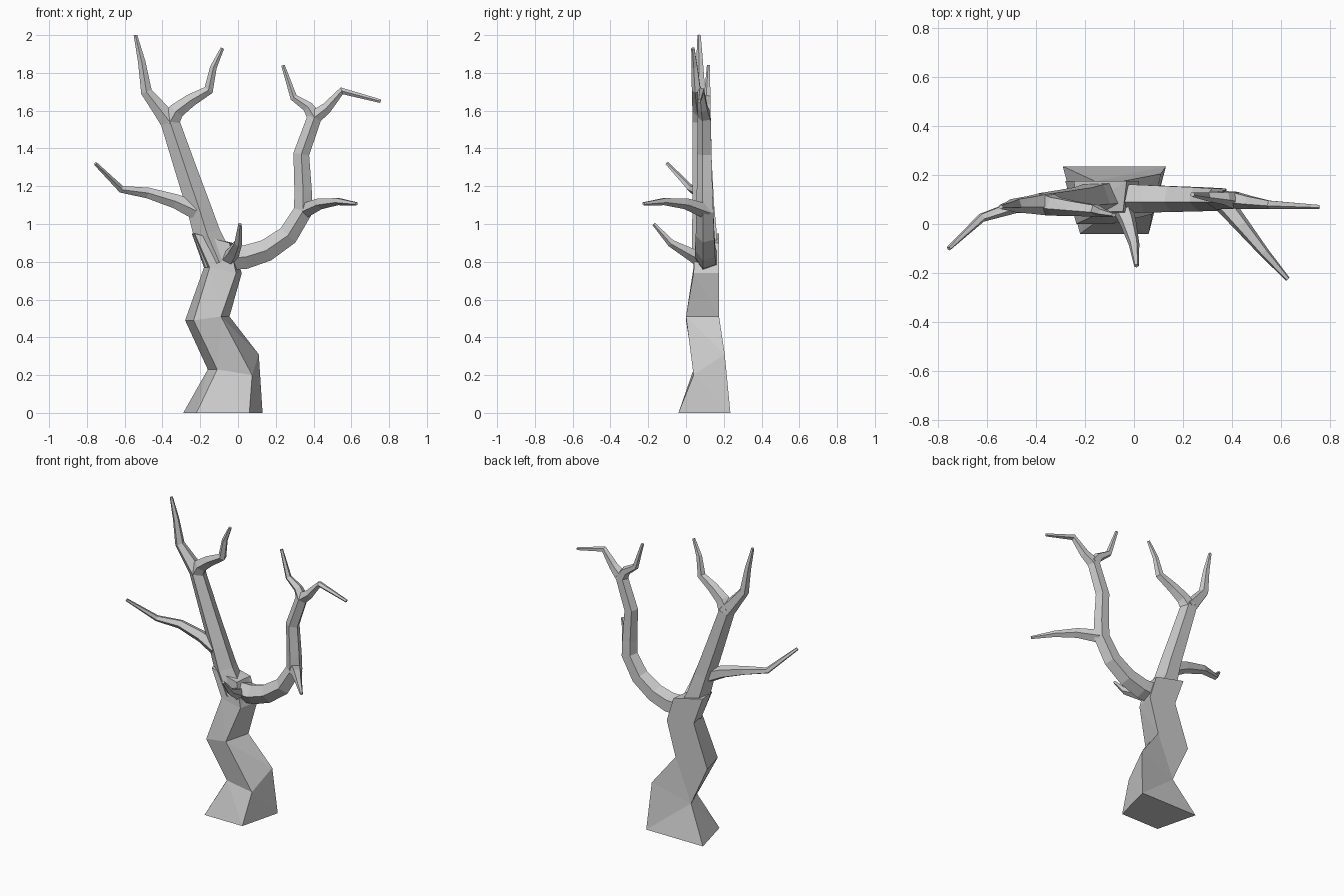
import bpy, bmesh
from math import cos, sin, pi
from mathutils import Vector

if "Cube" in bpy.data.objects:
    bpy.data.objects.remove(bpy.data.objects["Cube"])

TIP = .02


def loft(name, rings):
    """Skin equal-size vertex rings and cap both ends."""
    bm = bmesh.new()
    loops = [[bm.verts.new(p) for p in ring] for ring in rings]
    n = len(loops[0])
    for a, b in zip(loops, loops[1:]):
        for i in range(n):
            j = (i + 1) % n
            bm.faces.new((a[i], a[j], b[j], b[i]))
    bm.faces.new(loops[0][::-1])
    bm.faces.new(loops[-1])
    bmesh.ops.triangulate(bm, faces=bm.faces[:])
    bmesh.ops.recalc_face_normals(bm, faces=bm.faces[:])
    me = bpy.data.meshes.new(name)
    bm.to_mesh(me)
    bm.free()
    ob = bpy.data.objects.new(name, me)
    bpy.context.collection.objects.link(ob)
    return ob


limbs = []


def branch(name, path, y0, y1, w0, w1=TIP, bend=1, ref=(0, 1, 0), sides=5):
    """Five-sided limb along an (x, z) path; depth position and width run evenly."""
    last = len(path) - 1
    pts = [Vector((x, y0 + (y1 - y0) * (i / last) ** bend, z))
           for i, (x, z) in enumerate(path)]
    rings = []
    for i, p in enumerate(pts):
        ins = (p - pts[i - 1]).normalized() if i else Vector()
        out = (pts[i + 1] - p).normalized() if i < last else Vector()
        t = (ins + out).normalized()
        side = t.cross(Vector(ref)).normalized()
        up = side.cross(t)
        r = (w0 + (w1 - w0) * i / last) / 2
        angles = [2 * pi * k / sides - pi / 2 for k in range(sides)]
        rings.append([p + (side * cos(a) + up * sin(a) * .95) * r for a in angles])
    limbs.append(loft(name, rings))
    return path[-1], y1, w1


def twig(name, parent, path, y1):
    """Thin end growing from the end of a parent limb."""
    start, y0, w0 = parent
    branch(name, [start] + path, y0, y1, w0)


# Trunk: back edge x range, front inset, front y, left and right heights
rings = []
for xl, xr, inset, yf, zl, zr in [(-.29, .13, .07, -.04, 0, 0),
                                  (-.16, .11, .05, .04, .23, .26),
                                  (-.28, -.045, .045, 0, .49, .51),
                                  (-.18, .02, .03, .04, .77, .74),
                                  (-.245, -.03, .015, .05, .95, .9)]:
    yb = .175 if rings else .235
    rings.append([(xl, yb, zl), (xl + inset, yf, zl), (xr - inset, yf, zr), (xr, yb, zr)])
# The root flare rises higher at its back right corner
rings[1][3] = (.11, .205, .31)
rings[1][2] = (.075, .04, .2)
trunk = loft("tree_trunk", rings)

# Two main limbs
left = branch("left_limb", [(-.1, .8), (-.165, .95), (-.205, 1.08), (-.28, 1.3), (-.36, 1.54)],
              .11, .085, .165, .105)
right = branch("right_limb", [(-.08, .82), (.04, .825), (.15, .86), (.265, .94), (.345, 1.07),
                              (.345, 1.17), (.335, 1.37), (.405, 1.565)],
               .11, .1, .14, .08)

# Forked ends
twig("left_outer_twig", left, [(-.415, 1.61), (-.485, 1.7), (-.51, 1.86), (-.543, 2)], .07)
twig("left_inner_twig", left, [(-.325, 1.6), (-.25, 1.655), (-.155, 1.71),
                               (-.13, 1.83), (-.083, 1.93)], .037)
twig("right_inner_twig", right, [(.37, 1.62), (.295, 1.67), (.238, 1.84)], .12)
twig("right_outer_twig", right, [(.47, 1.615), (.55, 1.705), (.755, 1.65)], .07)

# Side branches
branch("left_side_branch", [(-.22, 1.07), (-.33, 1.12), (-.48, 1.165), (-.62, 1.185),
                            (-.755, 1.32)], .085, -.1, .1, bend=4)
branch("right_side_branch", [(.35, 1.07), (.44, 1.11), (.53, 1.12), (.627, 1.107)],
       .105, -.225, .09, ref=(0, 0, 1))
branch("front_stub", [(-.06, .8), (-.025, .85), (0, .9), (.01, 1)],
       .1, -.17, .095, ref=(0, 0, 1))

# Fuse every limb into the trunk
for limb in limbs:
    mod = trunk.modifiers.new(limb.name, "BOOLEAN")
    mod.operation = "UNION"
    mod.solver = "EXACT"
    mod.object = limb
fused = bpy.data.meshes.new_from_object(
    trunk.evaluated_get(bpy.context.evaluated_depsgraph_get()))
trunk.modifiers.clear()
trunk.data = fused
for limb in limbs:
    bpy.data.objects.remove(limb)
